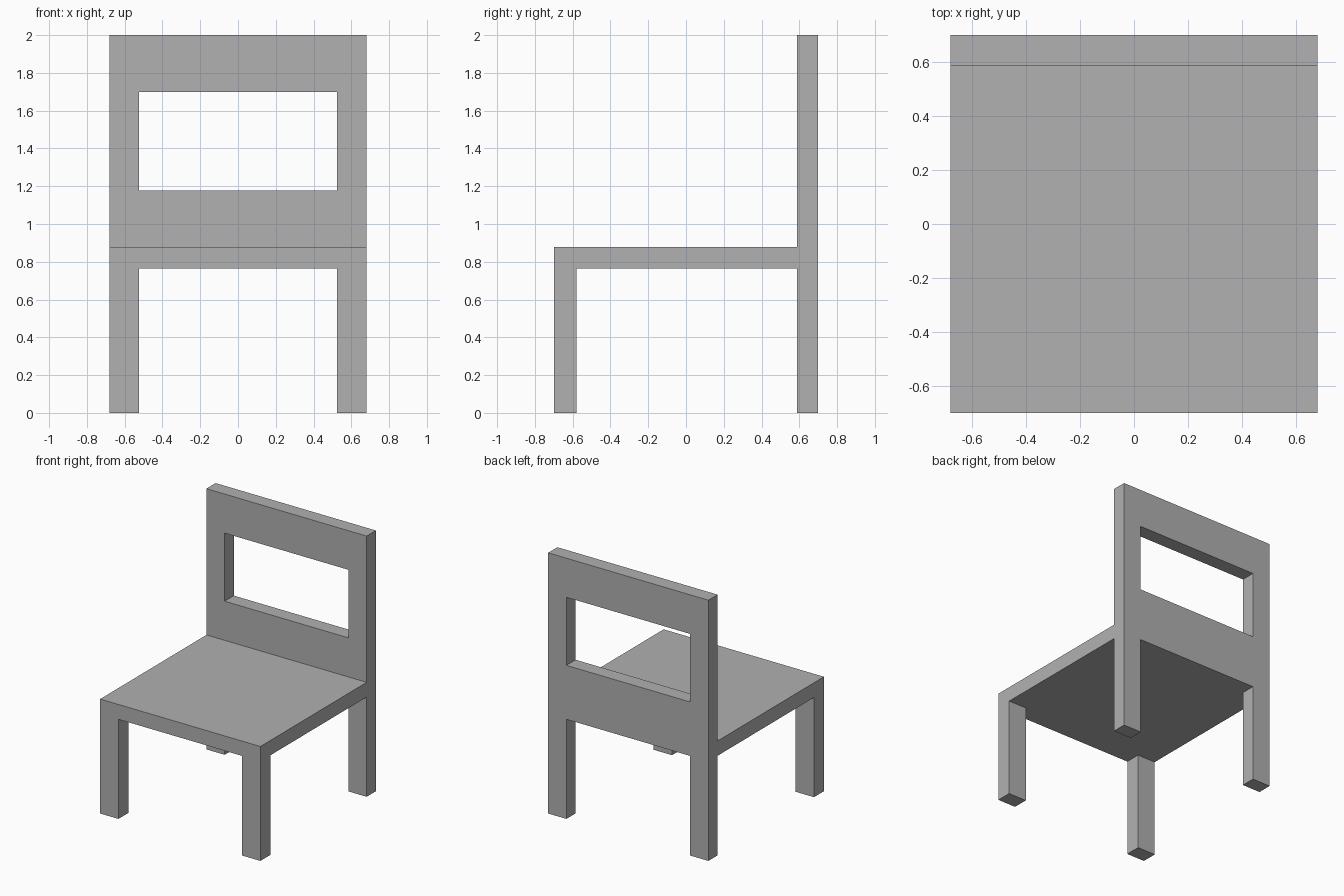
import bpy, bmesh
from mathutils import Vector

if "Cube" in bpy.data.objects:
    bpy.data.objects.remove(bpy.data.objects["Cube"])

W, D, H = 0.68, 0.70, 2.0         # half width, half depth, height
LEG_X = 0.525                     # inner side of legs
FRONT_Y, BACK_Y = -0.58, 0.588    # inner faces of front legs and back
SEAT_LO, SEAT_HI = 0.764, 0.878
WIN_LO, WIN_HI = 1.178, 1.70

# Dark grey paint shared by all parts
grey = bpy.data.materials.new("dark_grey")
grey.diffuse_color = (0.44, 0.44, 0.44, 1)
grey.use_nodes = True
grey.node_tree.nodes["Principled BSDF"].inputs["Base Color"].default_value = grey.diffuse_color


def finish(bm, name):
    bmesh.ops.recalc_face_normals(bm, faces=bm.faces)
    bmesh.ops.dissolve_limit(bm, angle_limit=0.01, verts=bm.verts, edges=bm.edges)
    mesh = bpy.data.meshes.new(name)
    bm.to_mesh(mesh)
    bm.free()
    mesh.materials.append(grey)
    obj = bpy.data.objects.new(name, mesh)
    bpy.context.collection.objects.link(obj)
    return obj


def extrude(bm, faces, offset):
    res = bmesh.ops.extrude_face_region(bm, geom=faces)
    verts = [g for g in res["geom"] if isinstance(g, bmesh.types.BMVert)]
    bmesh.ops.translate(bm, verts=verts, vec=offset)


def extruded_profile(name, loops, y0, y1):
    """Fill closed (x, z) loops, inner ones being holes, and extrude along y."""
    bm = bmesh.new()
    edges = []
    for loop in loops:
        vs = [bm.verts.new((x, y0, z)) for x, z in loop]
        edges += [bm.edges.new((vs[i - 1], vs[i])) for i in range(len(vs))]
    bmesh.ops.triangle_fill(bm, edges=edges, use_beauty=True, normal=(0, -1, 0))
    extrude(bm, bm.faces[:], (0, y1 - y0, 0))
    return finish(bm, name)


# Back rest with window and back legs, cut from one board
outline = [(-W, 0), (-LEG_X, 0), (-LEG_X, SEAT_LO), (LEG_X, SEAT_LO),
           (LEG_X, 0), (W, 0), (W, H), (-W, H)]
window = [(-LEG_X, WIN_LO), (LEG_X, WIN_LO), (LEG_X, WIN_HI), (-LEG_X, WIN_HI)]
extruded_profile("back_rest_and_back_legs", [outline, window], BACK_Y, D)

# Seat slab, with the front legs extruded down from its corners
bm = bmesh.new()
bmesh.ops.create_cube(bm, size=1)
bmesh.ops.scale(bm, verts=bm.verts, vec=(2 * W, BACK_Y + D, SEAT_HI - SEAT_LO))
bmesh.ops.translate(bm, verts=bm.verts,
                    vec=(0, (BACK_Y - D) / 2, (SEAT_HI + SEAT_LO) / 2))
for co, no in (((-LEG_X, 0, 0), (1, 0, 0)), ((LEG_X, 0, 0), (1, 0, 0)),
               ((0, FRONT_Y, 0), (0, 1, 0))):
    bmesh.ops.bisect_plane(bm, geom=bm.verts[:] + bm.edges[:] + bm.faces[:],
                           plane_co=co, plane_no=no)
bm.normal_update()
corners = []
for f in bm.faces:
    c = f.calc_center_median()
    if f.normal.z < -0.9 and abs(c.x) > LEG_X and c.y < FRONT_Y:
        corners.append(f)
extrude(bm, corners, Vector((0, 0, -SEAT_LO)))
finish(bm, "seat_and_front_legs")
